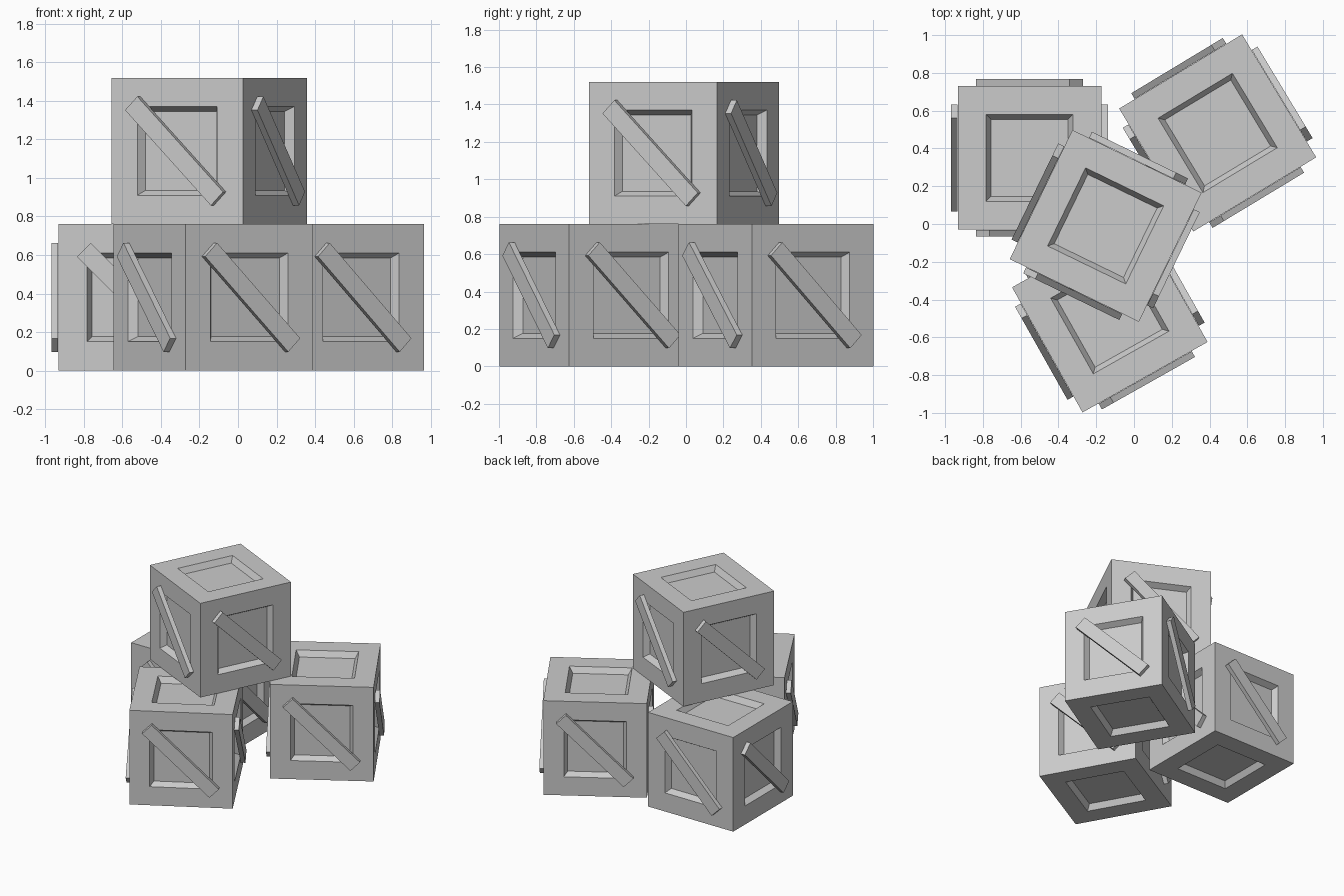
import bpy, bmesh
from math import radians
from mathutils import Matrix, Vector

if "Cube" in bpy.data.objects:
    bpy.data.objects.remove(bpy.data.objects["Cube"])

SIZE = 0.76                              # crate edge length
PLANK = (0.70, 0.035, 0.10)              # length, thickness, width
PLANK_OFFSET = 0.399                     # crate centre to plank centre


def add_object(name, bm, matrix):
    mesh = bpy.data.meshes.new(name)
    bm.to_mesh(mesh)
    bm.free()
    obj = bpy.data.objects.new(name, mesh)
    bpy.context.collection.objects.link(obj)
    obj.matrix_world = matrix
    return obj


def crate_body(name, matrix):
    # Cube with a frame and a bevelled recessed panel on all six faces
    bm = bmesh.new()
    bmesh.ops.create_cube(bm, size=SIZE)
    faces = list(bm.faces)
    bmesh.ops.inset_individual(bm, faces=faces, thickness=0.15, use_even_offset=True)
    bmesh.ops.inset_individual(bm, faces=faces, thickness=0.026, depth=-0.045,
                               use_even_offset=True)
    add_object(name, bm, matrix)


def diagonal_plank(name, matrix):
    # Board running from upper left to lower right across one side
    bm = bmesh.new()
    bmesh.ops.create_cube(bm, size=1)
    bmesh.ops.scale(bm, vec=Vector(PLANK), verts=bm.verts)
    local = (Matrix.Translation((0, -PLANK_OFFSET, 0))
             @ Matrix.Rotation(radians(45), 4, 'Y'))
    bm.transform(local)
    add_object(name, bm, matrix)


def crate(name, x, y, level, angle):
    place = (Matrix.Translation((x, y, SIZE * (level + 0.5)))
             @ Matrix.Rotation(radians(angle), 4, 'Z'))
    crate_body(name + "_crate", place)
    for i, side in enumerate(("front", "right", "back", "left")):
        turn = Matrix.Rotation(radians(90 * i), 4, 'Z')
        diagonal_plank(f"{name}_{side}_plank", place @ turn)


# Three crates on the ground, one stacked on top
crate("back_left", -0.553, 0.35, 0, 0)
crate("back_right", 0.443, 0.482, 0, 31.1)
crate("front", -0.128, -0.48, 0, 29.4)
crate("top", -0.15, -0.01, 1, -25.9)
